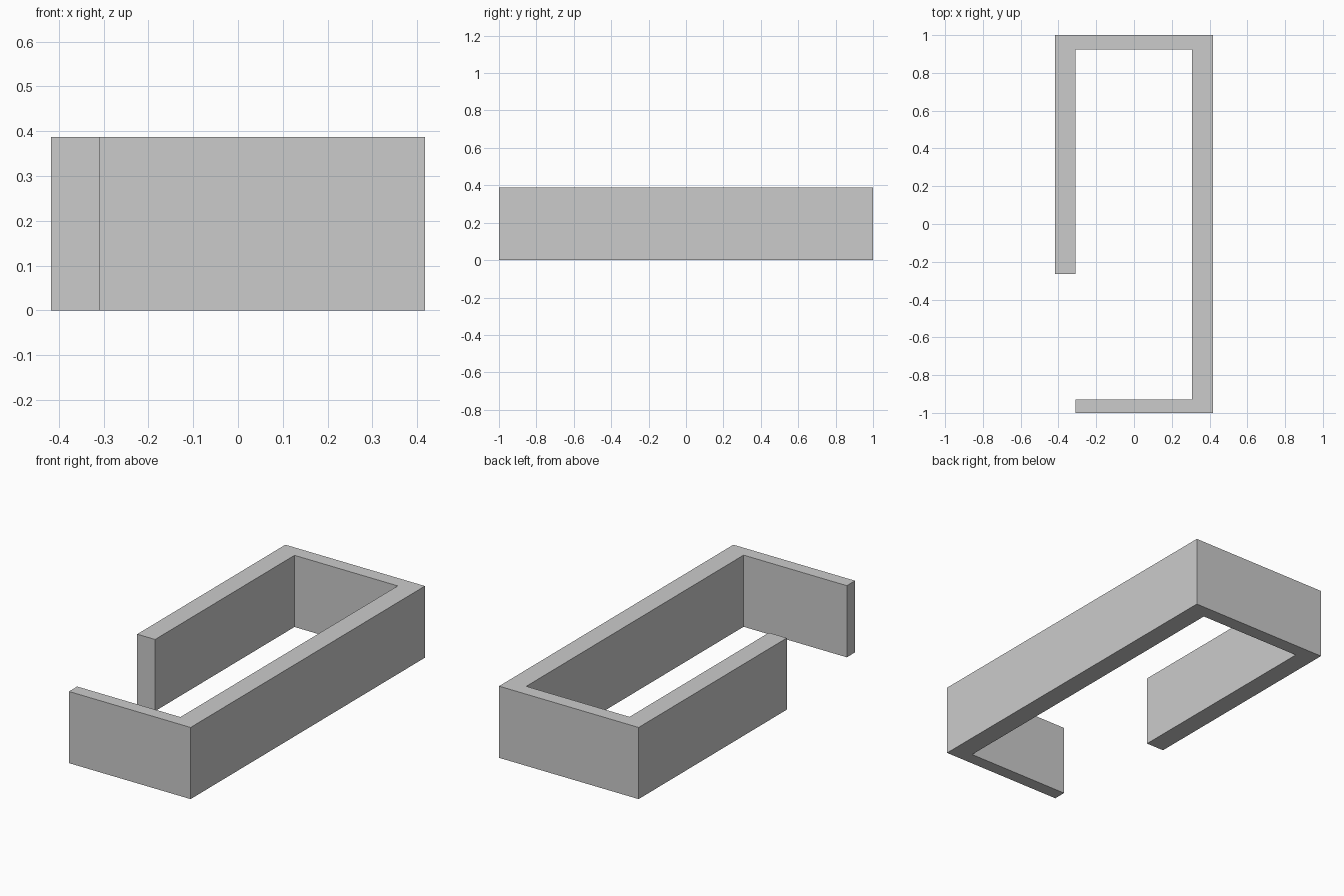
import bpy
import bmesh

HEIGHT = 0.387

cube = bpy.data.objects.get("Cube")
if cube:
    bpy.data.objects.remove(cube, do_unlink=True)

# Plain grey for the whole wall
grey = bpy.data.materials.new("plain_grey")
grey.use_nodes = True
colour = (0.6, 0.6, 0.6, 1)
grey.diffuse_color = colour
grey.node_tree.nodes["Principled BSDF"].inputs["Base Color"].default_value = colour

# Floor plan: long wall on the left, back and front returns, short wall on the right
outline = [
    (-0.31, -1), (0.417, -1), (0.417, 1), (-0.417, 1), (-0.417, -0.265),
    (-0.31, -0.265), (-0.31, 0.925), (0.307, 0.925), (0.307, -0.93), (-0.31, -0.93),
]

# Raise the plan into one continuous solid
bm = bmesh.new()
floor = bm.faces.new([bm.verts.new((x, y, 0)) for x, y in outline])
raised = bmesh.ops.extrude_face_region(bm, geom=[floor], use_keep_orig=True)
top = [v for v in raised["geom"] if isinstance(v, bmesh.types.BMVert)]
bmesh.ops.translate(bm, verts=top, vec=(0, 0, HEIGHT))
bmesh.ops.recalc_face_normals(bm, faces=bm.faces)

mesh = bpy.data.meshes.new("open_wall")
bm.to_mesh(mesh)
bm.free()
mesh.materials.append(grey)
wall = bpy.data.objects.new("open_wall", mesh)
bpy.context.collection.objects.link(wall)
